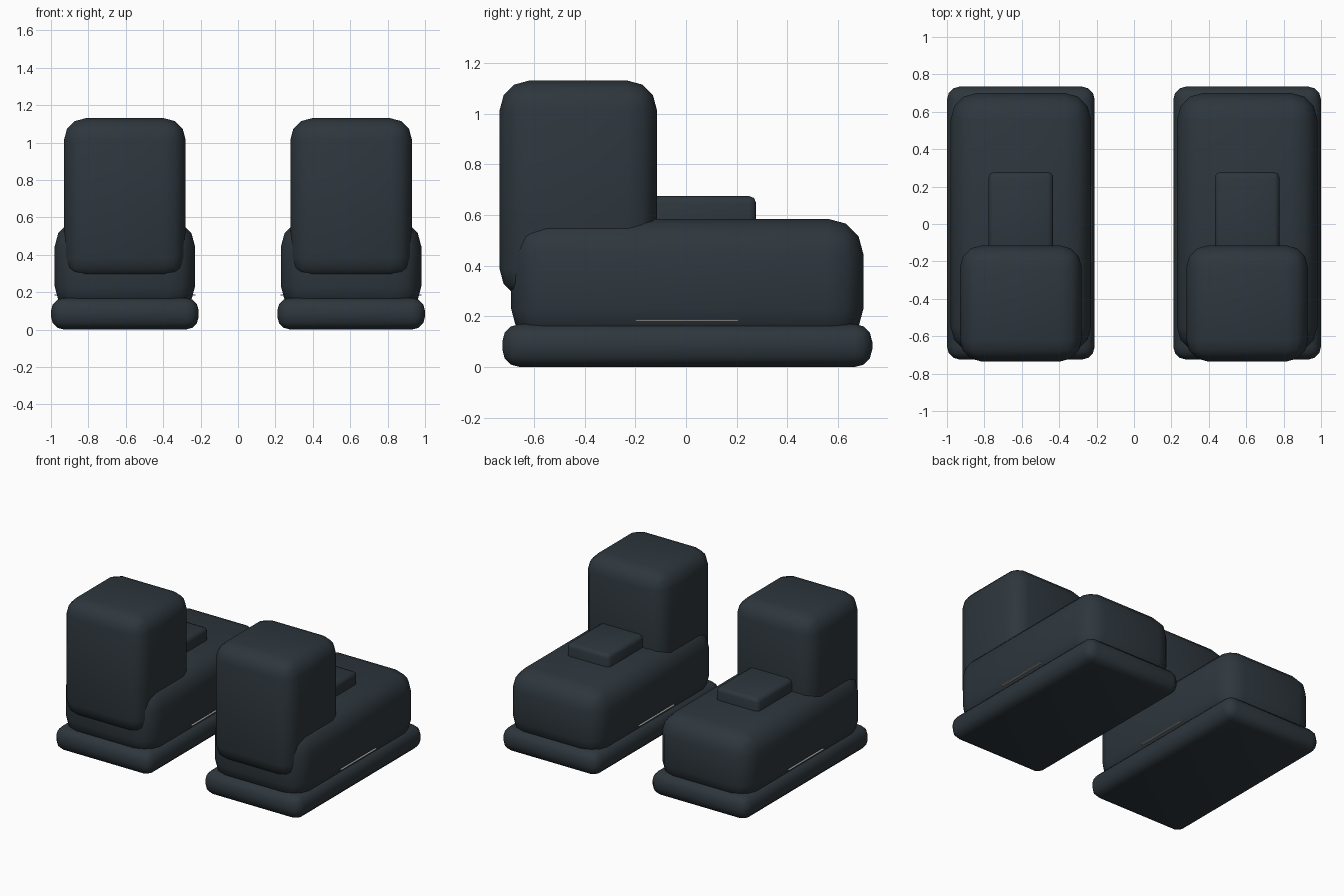
import bpy
import bmesh
from mathutils import Vector

cube = bpy.data.objects.get("Cube")
if cube:
    bpy.data.objects.remove(cube, do_unlink=True)


def make_material(name, rgb):
    mat = bpy.data.materials.new(name)
    mat.use_nodes = True
    color = (*rgb, 1)
    mat.diffuse_color = color
    mat.node_tree.nodes["Principled BSDF"].inputs["Base Color"].default_value = color
    return mat


slate = make_material("dark slate", (0.027, 0.038, 0.047))
pale = make_material("pale grey", (0.5, 0.48, 0.44))


def rounded_box(name, low, high, radius, mat, segments=3):
    """Box between two corners with rounded edges."""
    low, high = Vector(low), Vector(high)
    size, mid = high - low, (low + high) / 2
    bm = bmesh.new()
    bmesh.ops.create_cube(bm, size=1)
    for v in bm.verts:
        v.co = Vector(a * b for a, b in zip(v.co, size)) + mid
    if radius:
        bmesh.ops.bevel(bm, geom=bm.edges[:], offset=radius, segments=segments,
                        profile=0.5, affect='EDGES')
    for f in bm.faces:
        f.smooth = radius > 0
    mesh = bpy.data.meshes.new(name)
    bm.to_mesh(mesh)
    bm.free()
    mesh.materials.append(mat)
    obj = bpy.data.objects.new(name, mesh)
    bpy.context.collection.objects.link(obj)
    return obj


for side, cx in (("left", 0.605), ("right", -0.605)):
    def part(name, half_width, y0, y1, z0, z1, radius, mat=slate, segments=3):
        return rounded_box(f"{side}_{name}", (cx - half_width, y0, z0),
                           (cx + half_width, y1, z1), radius, mat, segments)

    # Boot body
    part("sole", 0.395, -0.725, 0.735, 0, 0.17, 0.07)
    part("foot", 0.375, -0.69, 0.70, 0.09, 0.585, 0.14)
    part("shaft", 0.325, -0.735, -0.115, 0.27, 1.13, 0.115)
    part("instep_block", 0.173, -0.3, 0.277, 0.45, 0.675, 0.028, segments=2)
    # Thin welt strip showing on both flanks
    part("welt_strip", 0.377, -0.2, 0.208, 0.182, 0.188, 0, pale)
